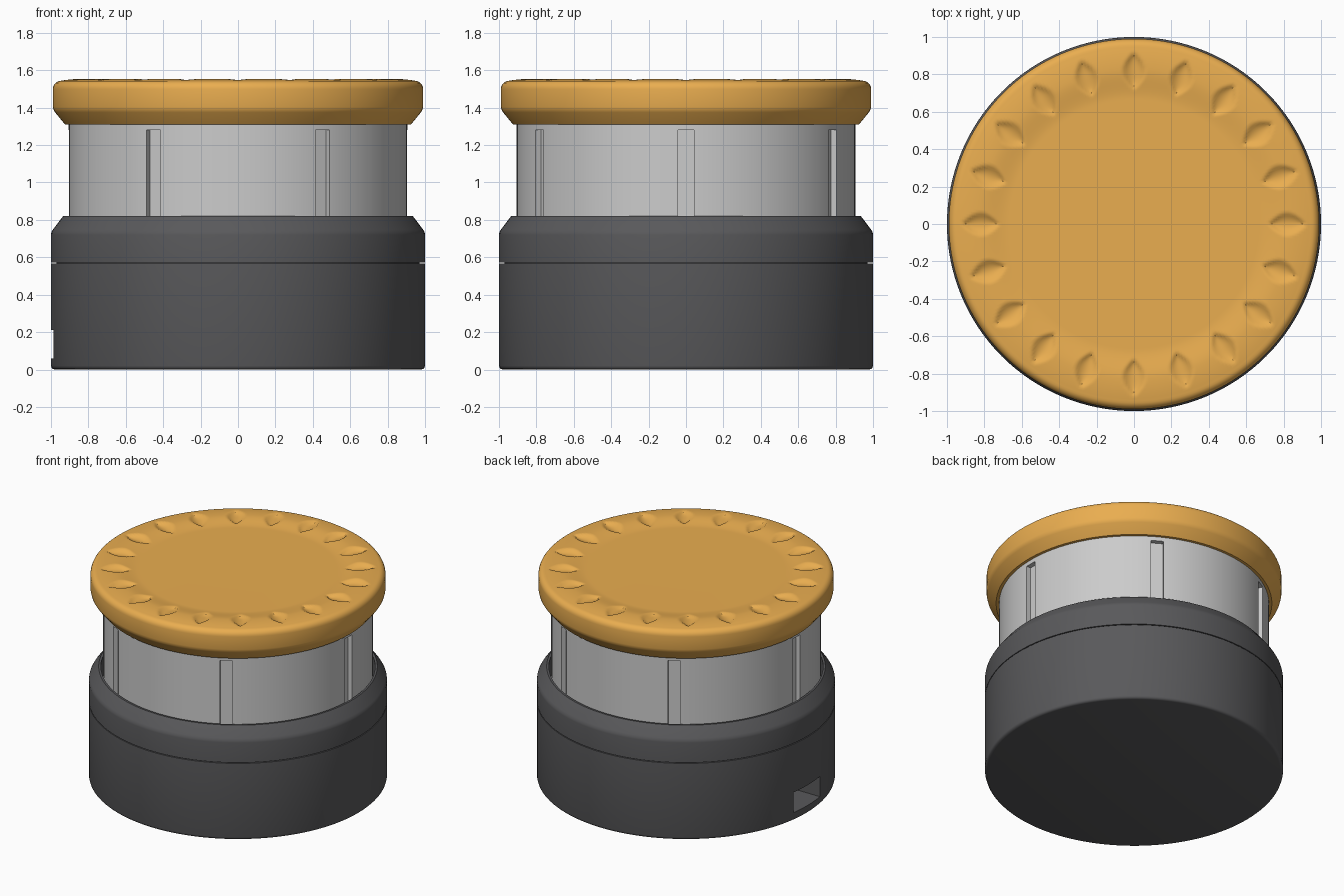
import bpy, bmesh, math
from mathutils import Matrix

if "Cube" in bpy.data.objects:
    bpy.data.objects.remove(bpy.data.objects["Cube"])


def material(name, rgb):
    m = bpy.data.materials.new(name)
    m.diffuse_color = (*rgb, 1)
    m.use_nodes = True
    m.node_tree.nodes["Principled BSDF"].inputs["Base Color"].default_value = m.diffuse_color
    return m


def lathe(name, profile, n, mat=None, height=None, angle=30):
    """Revolve (r, z) points; r = 0 at both ends closes the solid."""
    bm = bmesh.new()
    rings = []
    for r, z in profile:
        if r == 0:
            rings.append([bm.verts.new((0, 0, z))] * n)
            continue
        ring = []
        for i in range(n):
            a = 2 * math.pi * i / n
            dz = height(r, a) if height else 0
            ring.append(bm.verts.new((r * math.cos(a), r * math.sin(a), z + dz)))
        rings.append(ring)
    for lo, hi in zip(rings, rings[1:]):
        for i in range(n):
            j = (i + 1) % n
            bm.faces.new(list(dict.fromkeys((lo[i], lo[j], hi[j], hi[i]))))
    bmesh.ops.recalc_face_normals(bm, faces=bm.faces)
    me = bpy.data.meshes.new(name)
    bm.to_mesh(me)
    bm.free()
    ob = bpy.data.objects.new(name, me)
    bpy.context.collection.objects.link(ob)
    if mat:
        me.materials.append(mat)
    smooth(ob, angle)
    return ob


def activate(ob):
    bpy.ops.object.select_all(action='DESELECT')
    ob.select_set(True)
    bpy.context.view_layer.objects.active = ob


def smooth(ob, angle):
    activate(ob)
    bpy.ops.object.shade_smooth_by_angle(angle=math.radians(angle))


def cut_boxes(ob, boxes):
    """Subtract boxes given as (size, centre, turn about z)."""
    bm = bmesh.new()
    for size, centre, turn in boxes:
        mtx = (Matrix.Rotation(turn, 4, 'Z') @ Matrix.Translation(centre)
               @ Matrix.Diagonal((*size, 1)))
        bmesh.ops.create_cube(bm, size=1, matrix=mtx)
    me = bpy.data.meshes.new("cutter")
    bm.to_mesh(me)
    bm.free()
    cutter = bpy.data.objects.new("cutter", me)
    cutter.hide_render = True
    bpy.context.collection.objects.link(cutter)
    mod = ob.modifiers.new("cut", 'BOOLEAN')
    mod.object, mod.solver = cutter, 'EXACT'
    activate(ob)
    bpy.ops.object.modifier_apply(modifier=mod.name)
    bpy.data.objects.remove(cutter)
    smooth(ob, 30)


dark = material("dark_grey", (0.1, 0.1, 0.105))
orange = material("orange", (0.82, 0.42, 0.08))

# Housing: hollow-topped drum with a seam groove and a rear socket
housing = lathe("housing", [
    (0, 0), (0.98, 0), (0.99, 0.003), (0.997, 0.01), (1, 0.02),
    (1, 0.567), (0.97, 0.567), (0.97, 0.573), (1, 0.573),
    (1, 0.72), (0.998, 0.733), (0.99, 0.748), (0.935, 0.82),
    (0.92, 0.82), (0.92, 0.6), (0, 0.6)], 128, dark)
cut_boxes(housing, [((0.6, 0.31, 0.15), (-1, 0, 0.135), 0)])

# Sleeve: plain cylinder with six vertical guide slots
sleeve = lathe("sleeve", [(0, 0.59), (0.905, 0.59), (0.905, 1.32), (0, 1.32)], 128)
cut_boxes(sleeve, [((0.08, 0.085, 0.78), (0.91, 0, 0.89), k * math.pi / 3)
                   for k in range(6)])


# Cap: shallow dished top whose raised rim carries twenty lens-shaped dents
def dents(r, a):
    step = math.pi / 10
    across = ((a + step / 2) % step - step / 2) * r
    t = (r - 0.82) / 0.095
    if abs(t) >= 1:
        return 0
    half = 0.06 * (1 - t * t)
    return -0.024 * max(0, 1 - (across / half) ** 2) * (1 - t * t) ** 0.5


top = []
for i in range(26):
    r = 0.945 - 0.0115 * i
    if r > 0.83:
        z = 1.554 - 0.01 * ((r - 0.83) / 0.115) ** 2
    else:
        s = min(1, (0.83 - r) / 0.16)
        z = 1.554 - 0.018 * s * s * (3 - 2 * s)
    top.append((r, z))
rim = [(0.945 + 0.045 * math.cos(t), 1.499 + 0.045 * math.sin(t))
       for t in (math.radians(d) for d in range(0, 90, 15))]
cap = lathe("cap", [(0, 1.31), (0.925, 1.31), (0.978, 1.375), (0.986, 1.388),
                    (0.99, 1.405)] + rim + top
            + [(0.4, 1.535), (0, 1.535)], 400, orange, lambda r, a: dents(r, a), 35)
for part in (housing, sleeve, cap):
    part.select_set(False)
